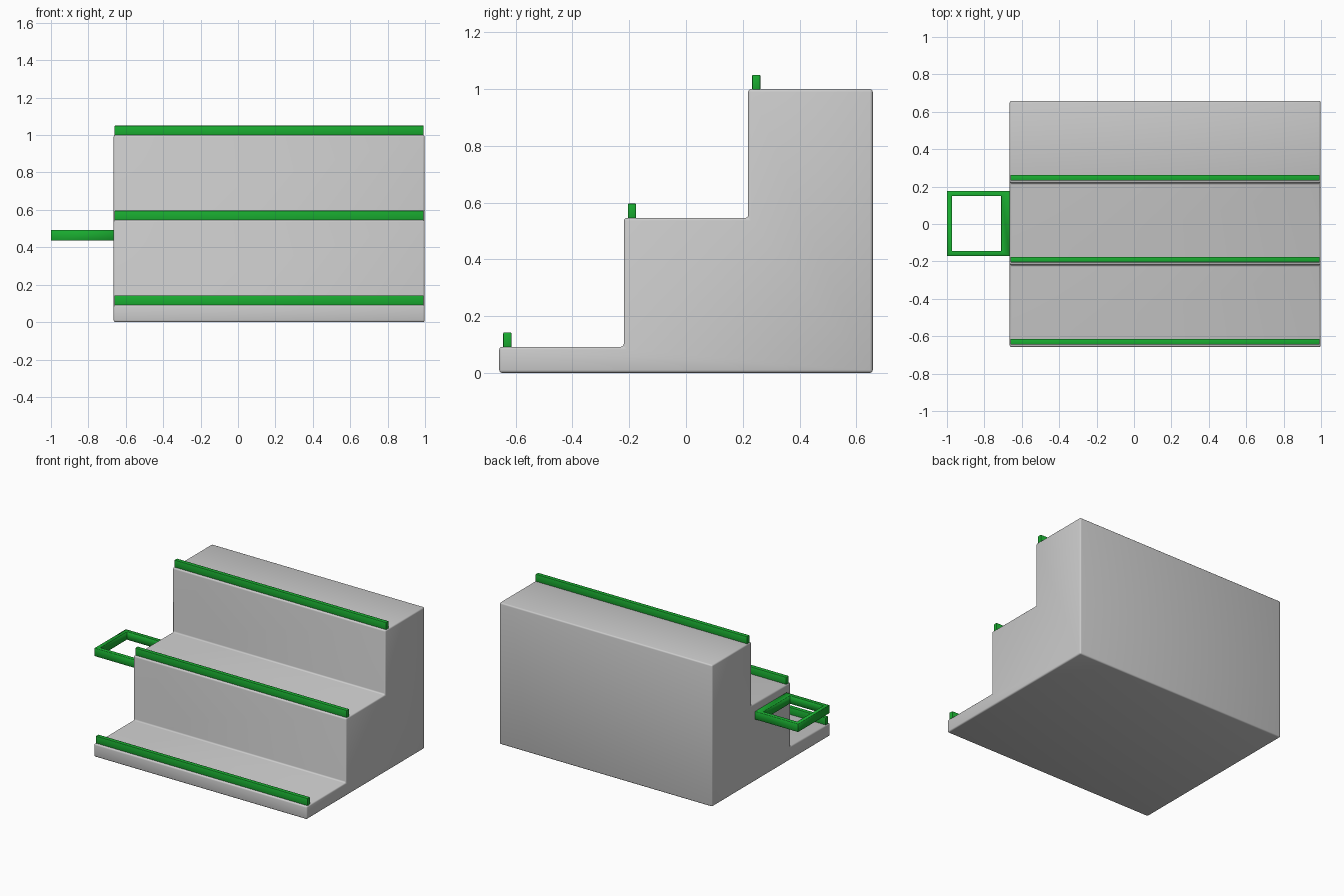
import bpy, bmesh, math

if "Cube" in bpy.data.objects:
    bpy.data.objects.remove(bpy.data.objects["Cube"])

green = bpy.data.materials.new("green")
green.diffuse_color = (0.01, 0.42, 0.03, 1)
green.use_nodes = True
green.node_tree.nodes["Principled BSDF"].inputs["Base Color"].default_value = green.diffuse_color


def finish(name, bm, bevel, segments, material=None):
    bmesh.ops.recalc_face_normals(bm, faces=bm.faces)
    mesh = bpy.data.meshes.new(name)
    bm.to_mesh(mesh)
    bm.free()
    obj = bpy.data.objects.new(name, mesh)
    bpy.context.collection.objects.link(obj)
    if material:
        mesh.materials.append(material)
    mod = obj.modifiers.new("edge_rounding", "BEVEL")
    mod.width, mod.segments = bevel, segments
    mod.limit_method = "ANGLE"
    bpy.ops.object.select_all(action="DESELECT")
    obj.select_set(True)
    bpy.context.view_layer.objects.active = obj
    bpy.ops.object.modifier_apply(modifier=mod.name)
    bpy.ops.object.shade_smooth_by_angle(angle=math.radians(60))
    return obj


def extrude(points, offset):
    bm = bmesh.new()
    face = bm.faces.new([bm.verts.new(p) for p in points])
    ext = bmesh.ops.extrude_face_region(bm, geom=[face])
    moved = [v for v in ext["geom"] if isinstance(v, bmesh.types.BMVert)]
    bmesh.ops.translate(bm, verts=moved, vec=offset)
    return bm


X0, X1 = -0.665, 0.998
steps = [(-0.658, 0.092), (-0.219, 0.546), (0.219, 1.0)]  # front edge y, tread z

# Stepped body: side profile swept along x
profile = [(0.658, 0.0), (-0.658, 0.0)]
for i, (y, z) in enumerate(steps):
    end = steps[i + 1][0] if i < 2 else 0.658
    profile += [(y, z), (end, z)]
finish("stepped_body", extrude([(X0, y, z) for y, z in profile], (X1 - X0, 0, 0)),
       0.01, 3)

# Retaining rail near the front of every tread
for i, (y, z) in enumerate(steps):
    a, b = y + 0.014, y + 0.043
    pts = [(X0 + 0.005, py, pz) for py, pz in
           [(a, z - 0.003), (b, z - 0.003), (b, z + 0.05), (a, z + 0.05)]]
    finish(f"tread_rail_{i + 1}", extrude(pts, (X1 - X0 - 0.01, 0, 0)), 0.003, 2, green)

# Open rectangular side holder
outer = [(-1.0, -0.172), (-0.663, -0.172), (-0.663, 0.177), (-1.0, 0.177)]
inner = [(-0.973, -0.145), (-0.71, -0.145), (-0.71, 0.15), (-0.973, 0.15)]
bm = bmesh.new()
lo, hi = 0.435, 0.492
rings = [[bm.verts.new((x, y, z)) for x, y in loop]
         for loop, z in [(outer, lo), (outer, hi), (inner, hi), (inner, lo)]]
for k in range(4):
    r, s = rings[k], rings[(k + 1) % 4]
    for j in range(4):
        n = (j + 1) % 4
        bm.faces.new((r[j], r[n], s[n], s[j]))
finish("side_holder", bm, 0.001, 1, green)
